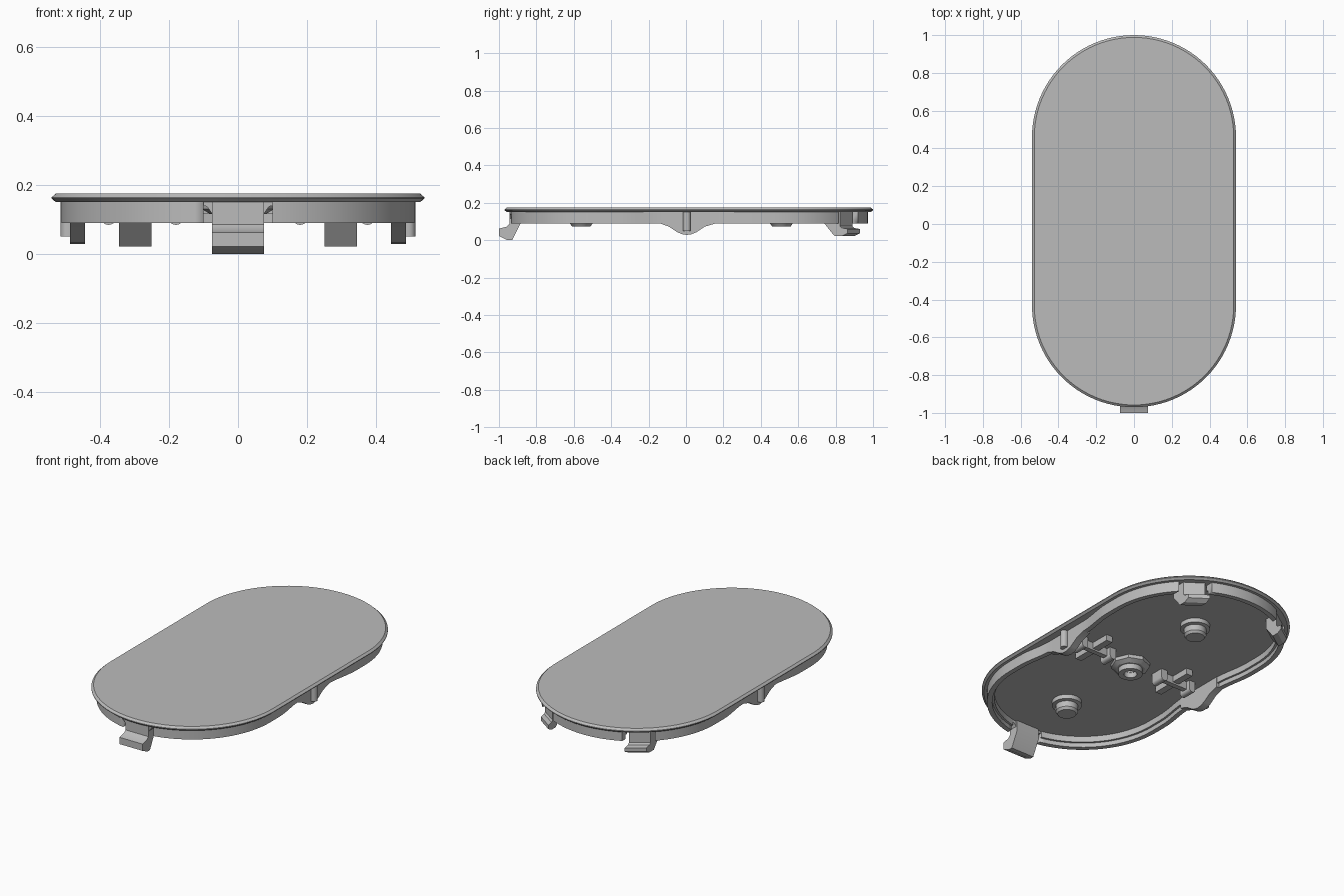
import bpy, bmesh, math
from mathutils import Vector

old = bpy.data.objects.get("Cube")
if old:
    bpy.data.objects.remove(old, do_unlink=True)

grey = bpy.data.materials.new("light_grey")
grey.use_nodes = True
colour = (0.5, 0.5, 0.5, 1)
grey.diffuse_color = colour
grey.node_tree.nodes["Principled BSDF"].inputs["Base Color"].default_value = colour

MID = 0.015          # lengthwise centre of the cover
STRAIGHT = 0.445     # half length of the straight sides
RADIUS = 0.54
UNDER = 0.152        # parts reach slightly into the plate


def finish(name, bm):
    bmesh.ops.recalc_face_normals(bm, faces=bm.faces)
    me = bpy.data.meshes.new(name)
    bm.to_mesh(me)
    bm.free()
    for p in me.polygons:
        p.use_smooth = True
    me.set_sharp_from_angle(angle=math.radians(28))
    me.materials.append(grey)
    ob = bpy.data.objects.new(name, me)
    bpy.context.collection.objects.link(ob)
    return ob


def loft(name, loops, cap=True):
    """Skin closed loops in order; cap the ends, or join last to first."""
    bm = bmesh.new()
    rings = [[bm.verts.new(p) for p in loop] for loop in loops]
    pairs = list(zip(rings, rings[1:]))
    if cap:
        bm.faces.new(rings[0])
        bm.faces.new(rings[-1])
    else:
        pairs.append((rings[-1], rings[0]))
    for a, b in pairs:
        for i in range(len(a)):
            j = (i + 1) % len(a)
            bm.faces.new((a[i], a[j], b[j], b[i]))
    return finish(name, bm)


def prism(name, points, sweep):
    pts = [Vector(p) for p in points]
    return loft(name, [pts, [p + Vector(sweep) for p in pts]])


def box(name, x0, x1, y0, y1, z0, z1):
    return prism(name, [(x0, y0, z0), (x1, y0, z0), (x1, y1, z0), (x0, y1, z0)],
                 (0, 0, z1 - z0))


def turned(name, x, y, profile, n=32, cap=True):
    """Stack of circles given as (radius, z)."""
    return loft(name, [[(x + r * math.cos(math.tau * i / n),
                         y + r * math.sin(math.tau * i / n), z)
                        for i in range(n)] for r, z in profile], cap)


def outline(inset, z, dip=0.0):
    """Rounded-end outline, optionally pinched in at mid length."""
    pts = []
    r = RADIUS - inset
    for end in (1, -1):
        for i in range(49):
            a = math.pi * i / 48
            pts.append((end * r * math.cos(a), MID + end * (STRAIGHT + r * math.sin(a)), z))
        for i in range(1, 24):
            y = end * STRAIGHT * (1 - i / 12)
            t = min(max((0.36 - abs(y)) / 0.22, 0), 1)
            pts.append((-end * (r - dip * t * t * (3 - 2 * t)), MID + y, z))
    return pts


# Cover plate with bevelled edge
loft("cover_plate", [outline(i, z) for i, z in
                     ((0.012, 0.15), (0, 0.16), (0, 0.164), (0.012, 0.175))])

# Wall under the plate, pinched at the middle
wall = loft("rim_wall", [outline(i, z, 0.025) for i, z in
                         ((0.028, UNDER), (0.028, 0.09), (0.056, 0.09),
                          (0.056, 0.115), (0.068, 0.115), (0.068, UNDER))], cap=False)


def notch(cutter):
    cutter.hide_render = True
    cutter.display_type = 'WIRE'
    cutter.hide_set(True)
    mod = wall.modifiers.new(cutter.name, 'BOOLEAN')
    mod.operation = 'DIFFERENCE'
    mod.solver = 'EXACT'
    mod.object = cutter


# Front clip with hook, and its flared root
notch(box("front_notch_cutter", -0.1, 0.1, -1.1, -0.85, 0.05, 0.2))
front = [(-0.945, UNDER), (-0.945, 0.085), (-0.96, 0.072), (-1.0, 0.062), (-1.0, 0.022),
         (-0.955, 0), (-0.93, 0), (-0.885, 0.09), (-0.885, UNDER)]
prism("front_clip", [(-0.075, y, z) for y, z in front], (0.15, 0, 0))
flare = [(0.074, 0.115), (0.09, 0.137), (0.1, 0.14), (0.1, UNDER)]
prism("front_clip_root", [(x, -0.94, z) for x, z in flare]
      + [(-x, -0.94, z) for x, z in reversed(flare)], (0, 0.045, 0))

# Back clips, skewed to follow the round end
hook = [(-0.04, UNDER), (-0.04, 0.075), (-0.03, 0.065), (0, 0.06), (0, 0.037),
        (-0.03, 0.022), (-0.07, 0.022), (-0.125, 0.09), (-0.125, UNDER)]
for side, label in ((1, "left"), (-1, "right")):
    start, step = Vector((side * 0.25, 0.93, 0)), Vector((side * 0.095, -0.066, 0))
    prism("back_clip_" + label, [start + Vector((0, y, z)) for y, z in hook], step)
    corner = start - step * 0.25
    notch(prism("back_notch_cutter_" + label,
                [corner + Vector((0, y, z)) for y, z in
                 ((0.1, 0.05), (-0.16, 0.05), (-0.16, 0.2), (0.1, 0.2))], step * 1.5))

# Side bulges with a rounded rib
bulge = [(-0.14, 0.09), (-0.09, 0.072), (-0.045, 0.042), (-0.02, 0.032), (0.005, 0.028),
         (0.03, 0.032), (0.055, 0.042), (0.1, 0.072), (0.16, 0.09), (0.16, UNDER), (-0.14, UNDER)]
for side, label in ((1, "left"), (-1, "right")):
    prism("side_bulge_" + label, [(side * 0.444, y, z) for y, z in bulge], (side * 0.043, 0, 0))
    rib = [(side * (0.494 + 0.02 * math.sin(math.pi * i / 12)),
            0.005 + 0.02 * math.cos(math.pi * i / 12), 0.05) for i in range(13)]
    rib += [(side * 0.48, -0.015, 0.05), (side * 0.48, 0.025, 0.05)]
    prism("side_rib_" + label, rib, (0, 0, UNDER - 0.05))

    # Cross ribs beneath the plate, with rounded feet
    x0, x1 = sorted((side * 0.175, side * 0.38))
    box("cross_bar_" + label, x0, x1, -0.015, 0.015, 0.105, UNDER)
    box("cross_arm_" + label, side * 0.28 - 0.02, side * 0.28 + 0.02, -0.13, 0.13, 0.115, UNDER)
    for k, x in enumerate((0.18, 0.375)):
        foot = [(side * x + 0.02 * math.cos(math.pi * i / 10), -0.04,
                 0.1 - 0.016 * math.sin(math.pi * i / 10)) for i in range(11)]
        foot += [(side * x - 0.02, -0.04, UNDER), (side * x + 0.02, -0.04, UNDER)]
        prism("cross_foot_%s_%d" % (label, k + 1), foot, (0, 0.08, 0))

# Stepped posts and hollow centre boss
for y, label in ((0.51, "back"), (-0.56, "front")):
    turned("post_" + label, 0, y, [(0.08, UNDER), (0.08, 0.125), (0.06, 0.122),
                                   (0.06, 0.088), (0.05, 0.074)])
turned("centre_boss_base", 0, -0.03, [(0.105, UNDER), (0.105, 0.13), (0.08, 0.115),
                                      (0.035, 0.115), (0.035, UNDER)], 8, cap=False)
turned("centre_boss_tube", 0, -0.03, [(0.065, UNDER), (0.065, 0.085), (0.035, 0.085),
                                      (0.035, UNDER)], cap=False)
